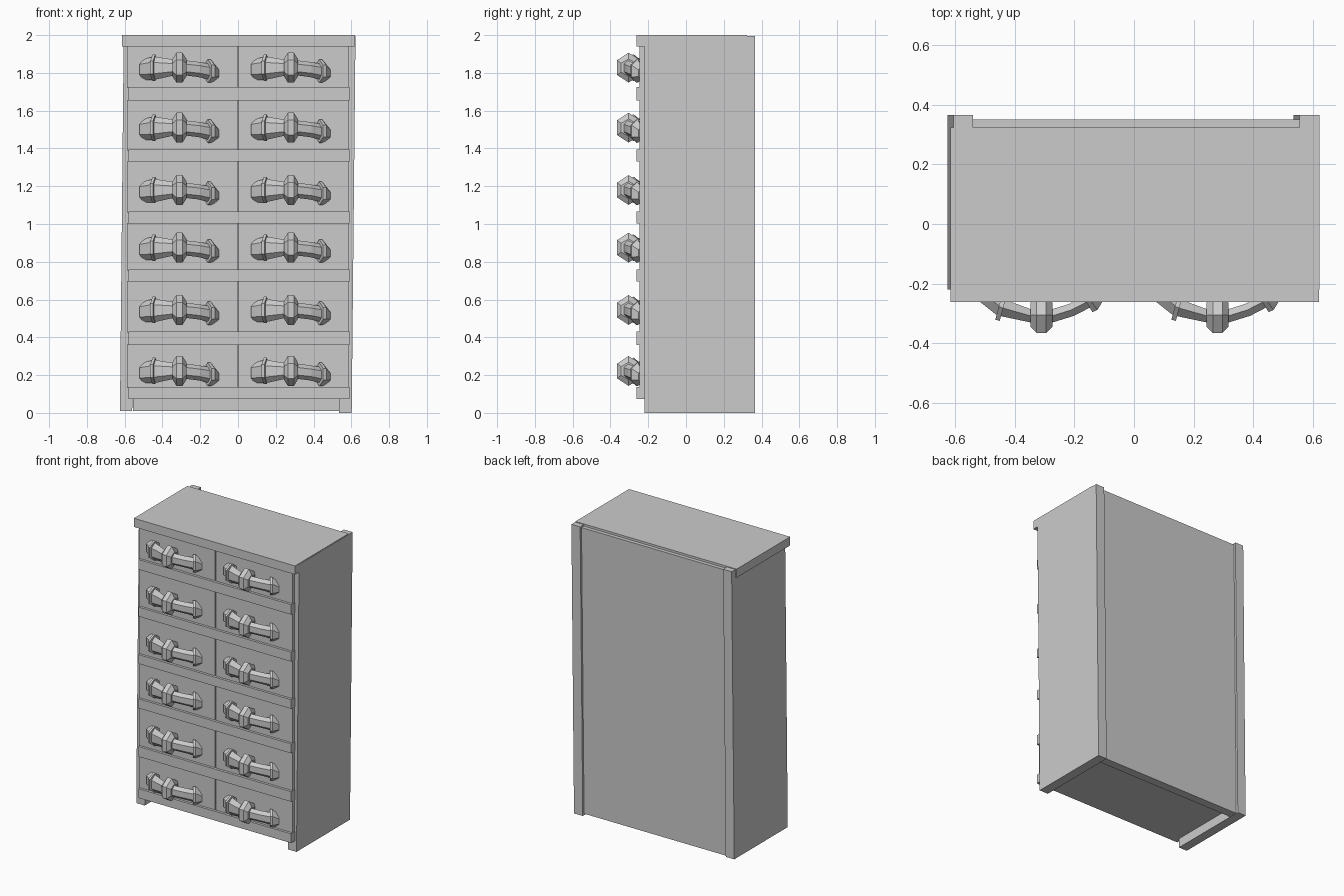
import bpy, math
from mathutils import Vector

if "Cube" in bpy.data.objects:
    bpy.data.objects.remove(bpy.data.objects["Cube"])


def mesh_object(name, verts, faces):
    me = bpy.data.meshes.new(name)
    me.from_pydata(verts, [], faces)
    me.update()
    ob = bpy.data.objects.new(name, me)
    bpy.context.collection.objects.link(ob)
    return ob


def box(name, x, y, z, lean=0.0):
    """Box from (min, max) ranges; lean shifts the top sideways in x."""
    v = [(x[i] + lean * k, y[j], z[k]) for k in (0, 1) for j in (0, 1) for i in (0, 1)]
    f = [(0, 2, 3, 1), (4, 5, 7, 6), (0, 1, 5, 4), (2, 6, 7, 3), (0, 4, 6, 2), (1, 3, 7, 5)]
    return mesh_object(name, v, f)


def loft(name, origin, stations, sides=6):
    """Capped low-poly tube through stations (x, y, z, turn, radius_y, radius_z)."""
    verts, faces = [], []
    for x, y, z, turn, ry, rz in stations:
        a = math.radians(turn)
        normal = Vector((math.sin(a), -math.cos(a), 0))
        for i in range(sides):
            t = math.pi / 2 + 2 * math.pi * i / sides
            p = Vector((x, y, z)) + normal * ry * math.cos(t) + Vector((0, 0, rz * math.sin(t)))
            verts.append(Vector(origin) + p)
    for s in range(len(stations) - 1):
        for i in range(sides):
            j = (i + 1) % sides
            a, b = s * sides, (s + 1) * sides
            faces.append((a + i, b + i, b + j, a + j))
    last = (len(stations) - 1) * sides
    faces += [tuple(range(sides)), tuple(last + i for i in reversed(range(sides)))]
    return mesh_object(name, verts, faces)


# Carcass: slightly leaning side panels, top slab and back panel
box("side_panel_left", (-0.625, -0.56), (-0.22, 0.365), (0.01, 1.995), lean=0.02)
box("side_panel_right", (0.535, 0.602), (-0.22, 0.365), (0.0, 1.995), lean=0.02)
box("top_slab", (-0.614, 0.62), (-0.262, 0.324), (1.94, 2.0))
box("back_panel", (-0.557, 0.557), (0.29, 0.35), (0.01, 1.985))

# Shelves whose front edges show as rails, and drawers between them
rails = [(1.655, 1.724), (1.33, 1.395), (1.003, 1.066),
         (0.695, 0.76), (0.36, 0.43), (0.074, 0.138)]
handle_z = [1.828, 1.51, 1.18, 0.875, 0.545, 0.222]

# Bowed bar, its two collars and the faceted centre knob
bar = [(-0.19, -0.235, -0.01, -45, 0.035, 0.055), (-0.135, -0.28, -0.003, -28, 0.034, 0.062),
       (-0.035, -0.308, 0, -8, 0.025, 0.043), (0.035, -0.308, -0.002, 8, 0.025, 0.040),
       (0.10, -0.288, -0.010, 25, 0.025, 0.040), (0.15, -0.262, -0.020, 32, 0.025, 0.042)]
tip = [(0.15, -0.262, -0.018, 32, 0.045, 0.062), (0.165, -0.256, -0.018, 35, 0.045, 0.062),
       (0.196, -0.235, -0.03, 40, 0.025, 0.036)]
collar = [(-0.143, -0.277, 0, -15, 0.052, 0.07), (-0.128, -0.281, 0, -15, 0.052, 0.07)]
knob = [(-0.037, -0.304, 0, 0, 0.046, 0.046), (-0.016, -0.304, 0, 0, 0.07, 0.079),
        (0.016, -0.304, 0, 0, 0.07, 0.079), (0.037, -0.304, 0, 0, 0.046, 0.046)]

top = 1.95
for row, (low, high) in enumerate(rails, 1):
    box(f"shelf_rail_{row}", (-0.58, 0.59), (-0.262, 0.30), (low, high))
    for side, x, hx in (("left", (-0.587, -0.003), -0.31), ("right", (0.003, 0.587), 0.28)):
        tag = f"{side}_{row}"
        box(f"drawer_{tag}", x, (-0.245, 0.28), (high - 0.005, top))
        origin = (hx, 0, handle_z[row - 1])
        loft(f"handle_bar_{tag}", origin, bar)
        loft(f"handle_tip_{tag}", origin, tip)
        loft(f"handle_collar_{tag}", origin, collar)
        loft(f"handle_knob_{tag}", origin, knob)
    top = low + 0.002
